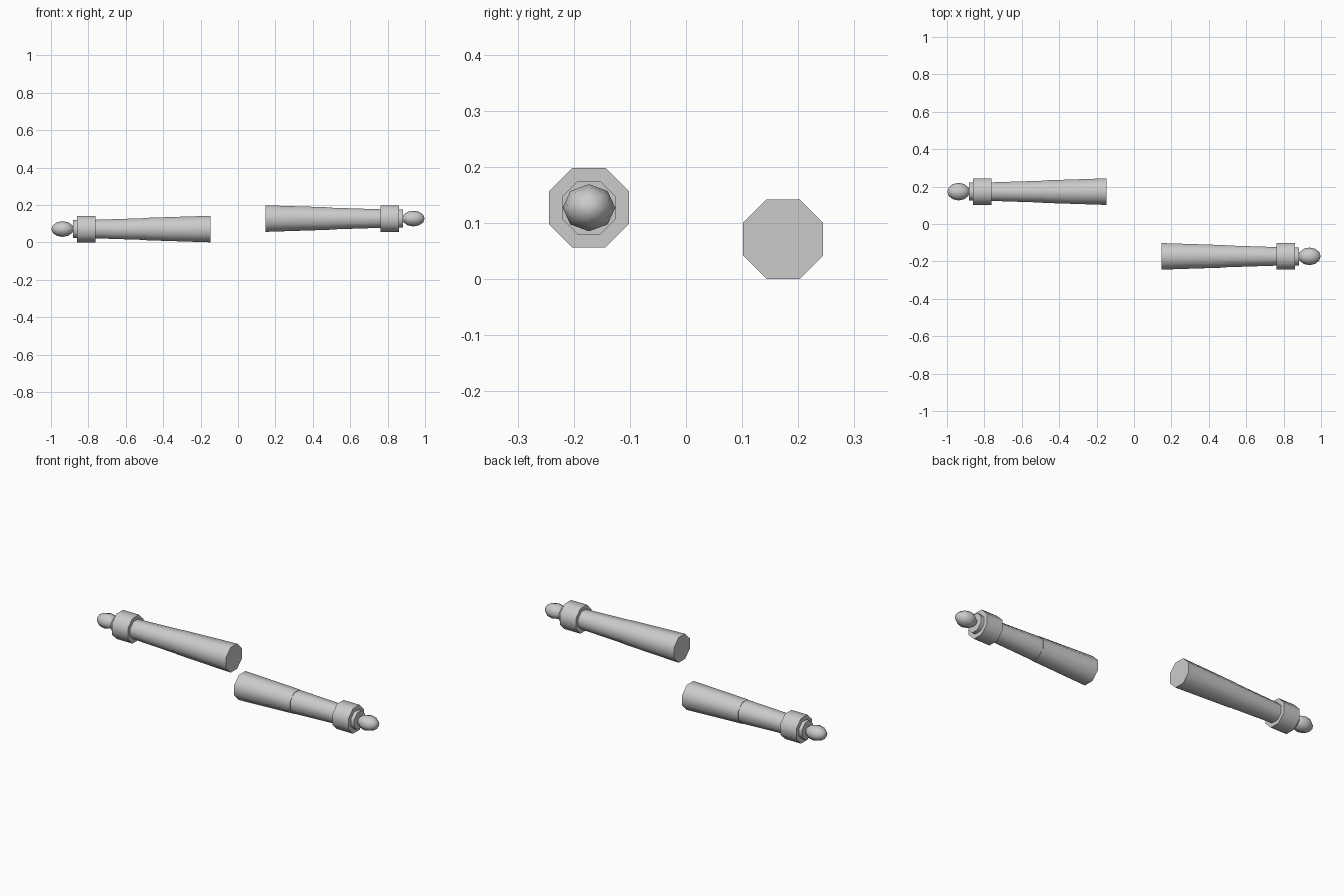
import bpy, bmesh, math
from mathutils import Matrix

if "Cube" in bpy.data.objects:
    bpy.data.objects.remove(bpy.data.objects["Cube"])

grey = bpy.data.materials.new("plain grey")
grey.diffuse_color = (0.6, 0.6, 0.6, 1)
grey.use_nodes = True
grey.node_tree.nodes["Principled BSDF"].inputs["Base Color"].default_value = grey.diffuse_color


def finish(bm, name, matrix):
    """Turn a bmesh into a smooth-shaded object with sharp rims."""
    bmesh.ops.recalc_face_normals(bm, faces=bm.faces)
    bm.transform(matrix)
    mesh = bpy.data.meshes.new(name)
    bm.to_mesh(mesh)
    bm.free()
    mesh.materials.append(grey)
    obj = bpy.data.objects.new(name, mesh)
    bpy.context.collection.objects.link(obj)
    bpy.ops.object.select_all(action='DESELECT')
    obj.select_set(True)
    bpy.context.view_layer.objects.active = obj
    bpy.ops.object.shade_smooth_by_angle(angle=math.radians(55))


def octagon_tube(name, x0, half0, x1, half1, matrix):
    """Closed eight-sided tapered tube along x, with flats on top and sides."""
    bm = bmesh.new()
    rings = []
    for x, half in ((x0, half0), (x1, half1)):
        r = half / math.cos(math.pi / 8)
        angles = [(i + 0.5) * math.pi / 4 for i in range(8)]
        rings.append([bm.verts.new((x, r * math.cos(a), r * math.sin(a))) for a in angles])
    a, b = rings
    for i in range(8):
        j = (i + 1) % 8
        bm.faces.new((a[i], a[j], b[j], b[i]))
    bm.faces.new(a)
    bm.faces.new(b)
    finish(bm, name, matrix)


def hand(name, matrix):
    """Faceted egg shape with its poles along x."""
    bm = bmesh.new()
    bmesh.ops.create_uvsphere(bm, u_segments=8, v_segments=6, radius=1)
    shape = (Matrix.Translation((0.938, 0, 0))
             @ Matrix.Diagonal((0.06, 0.047, 0.042, 1))
             @ Matrix.Rotation(math.pi / 2, 4, 'Y'))
    finish(bm, name, matrix @ shape)


# Two arms pointing outward, the left one turned half round and set lower
for side, y, z, turn in (("right", -0.173, 0.127, 0), ("left", 0.173, 0.071, math.pi)):
    m = Matrix.Translation((0, y, z)) @ Matrix.Rotation(turn, 4, 'Z')
    octagon_tube(side + "_upper_arm", 0.147, 0.071, 0.49, 0.060, m)
    octagon_tube(side + "_forearm", 0.47, 0.059, 0.78, 0.049, m)
    octagon_tube(side + "_cuff", 0.762, 0.071, 0.862, 0.071, m)
    octagon_tube(side + "_wrist", 0.85, 0.048, 0.882, 0.048, m)
    hand(side + "_hand", m)
